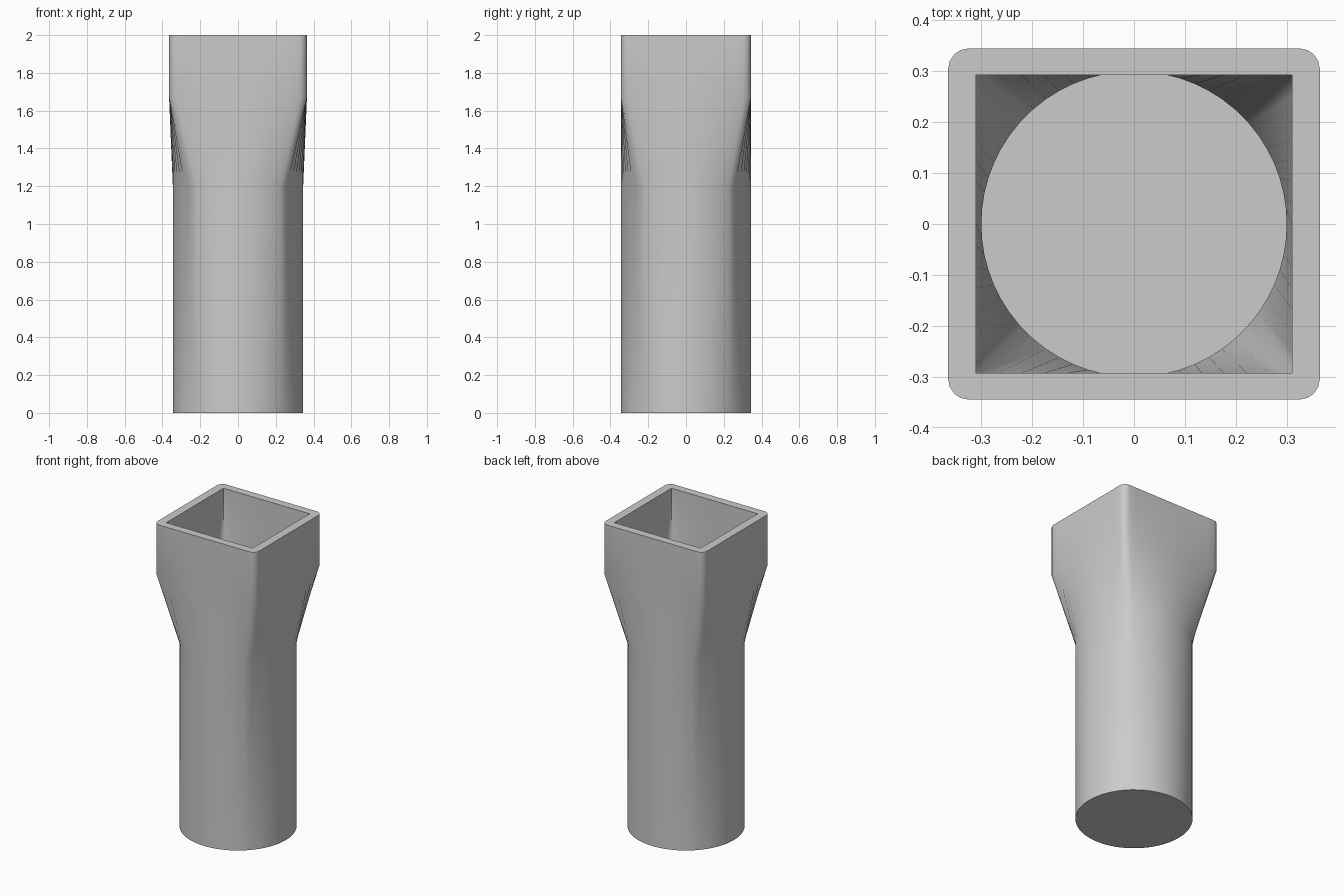
import bpy, bmesh, math

cube = bpy.data.objects.get("Cube")
if cube:
    bpy.data.objects.remove(cube)

SIDE, ARC = 14, 4                 # steps along each side and around each corner
ARC_ANGLE = math.radians(8)       # part of the circle that feeds each corner

grey = bpy.data.materials.new("plain grey")
grey.use_nodes = True
colour = (0.6, 0.6, 0.6, 1)
grey.diffuse_color = colour
grey.node_tree.nodes["Principled BSDF"].inputs["Base Color"].default_value = colour


def circle(r):
    """Ring of points matched one to one with rounded_rect."""
    points = []
    for q in range(4):
        corner = math.pi / 4 + q * math.pi / 2
        for i in range(ARC):
            a = corner + ARC_ANGLE * (i / ARC - 0.5)
            points.append((r * math.cos(a), r * math.sin(a)))
        for i in range(SIDE):
            a = corner + ARC_ANGLE / 2 + (math.pi / 2 - ARC_ANGLE) * i / SIDE
            points.append((r * math.cos(a), r * math.sin(a)))
    return points


def rounded_rect(hx, hy, r):
    signs = [(1, 1), (-1, 1), (-1, -1), (1, -1)]
    points = []
    for q in range(4):
        cx, cy = signs[q][0] * (hx - r), signs[q][1] * (hy - r)
        for i in range(ARC + 1):
            a = q * math.pi / 2 + math.pi / 2 * i / ARC
            points.append((cx + r * math.cos(a), cy + r * math.sin(a)))
        x0, y0 = points[-1]
        a = (q + 1) * math.pi / 2
        nx, ny = signs[(q + 1) % 4]
        x1 = nx * (hx - r) + r * math.cos(a)
        y1 = ny * (hy - r) + r * math.sin(a)
        for i in range(1, SIDE):
            t = i / SIDE
            points.append((x0 + (x1 - x0) * t, y0 + (y1 - y0) * t))
    return points


# Round tube flaring into a square socket: outside up, over the rim, inside down
outer_round, inner_round = circle(0.345), circle(0.30)
outer_square = rounded_rect(0.365, 0.345, 0.04)
inner_square = rounded_rect(0.31, 0.293, 0)
sections = [
    (outer_round, 0), (outer_round, 1.2), (outer_square, 1.67), (outer_square, 2),
    (inner_square, 2), (inner_square, 1.67), (inner_round, 1.2), (inner_round, 0.05),
]

bm = bmesh.new()
rings = [[bm.verts.new((x, y, z)) for x, y in pts] for pts, z in sections]
for low, high in zip(rings, rings[1:]):
    n = len(low)
    for i in range(n):
        j = (i + 1) % n
        bm.faces.new((low[i], low[j], high[j], high[i]))
bm.faces.new(rings[0][::-1])      # underside
bm.faces.new(rings[-1])           # inside floor
bmesh.ops.remove_doubles(bm, verts=bm.verts, dist=0.0001)
bmesh.ops.recalc_face_normals(bm, faces=bm.faces)

mesh = bpy.data.meshes.new("square_to_round_adapter")
bm.to_mesh(mesh)
bm.free()
mesh.materials.append(grey)
adapter = bpy.data.objects.new("square_to_round_adapter", mesh)
bpy.context.collection.objects.link(adapter)
bpy.context.view_layer.objects.active = adapter
adapter.select_set(True)
bpy.ops.object.shade_smooth_by_angle(angle=math.radians(30))
